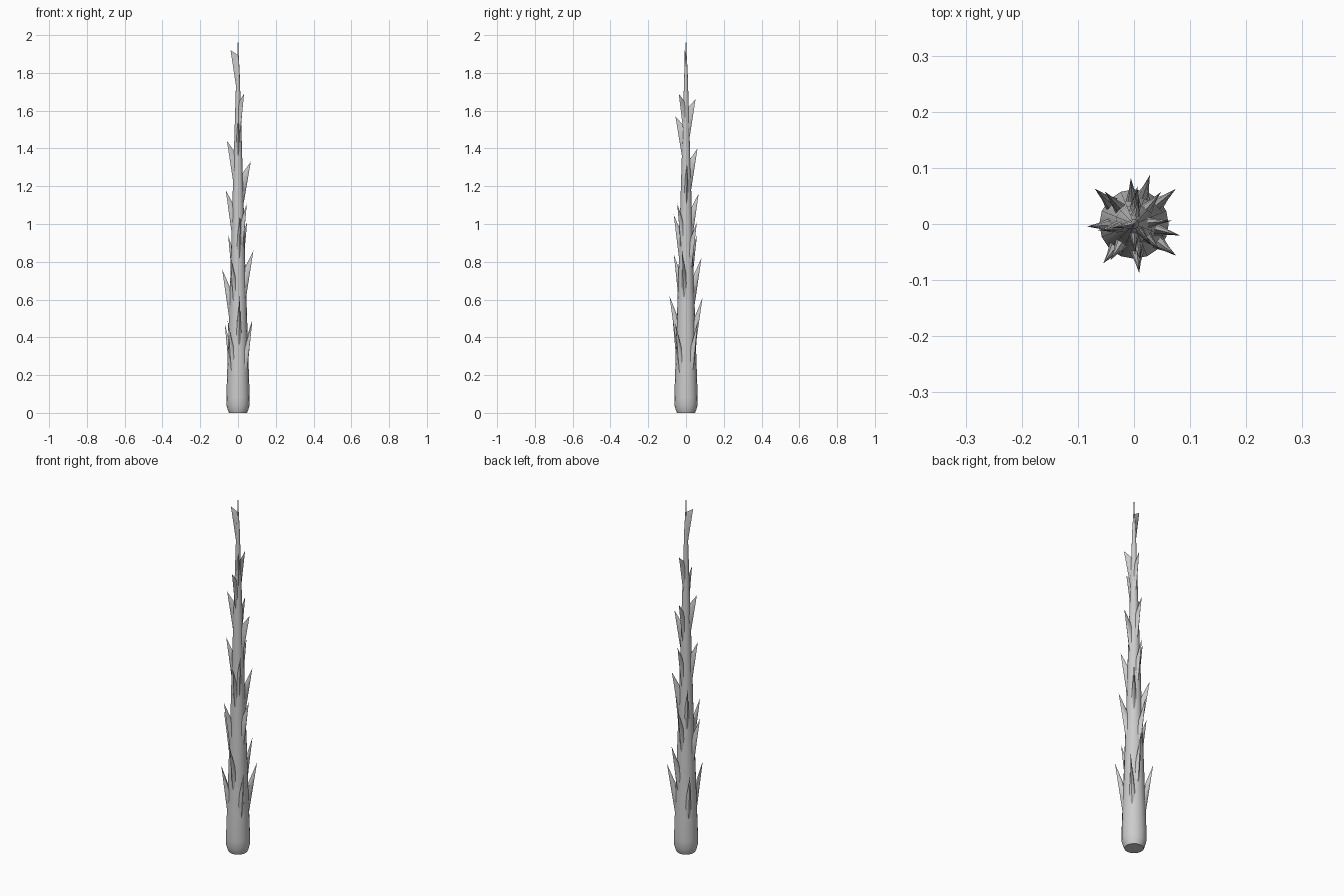
import bpy, bmesh
from math import sin, cos, pi, radians
from mathutils import Vector

if "Cube" in bpy.data.objects:
    bpy.data.objects.remove(bpy.data.objects["Cube"])

# Shaft profile: (radius, height)
PROFILE = [(0.048, 0.0), (0.053, 0.012), (0.061, 0.04), (0.062, 0.08), (0.058, 0.2), (0.052, 0.38),
           (0.045, 0.6), (0.038, 0.8), (0.033, 1.0), (0.027, 1.2), (0.021, 1.4),
           (0.015, 1.6), (0.009, 1.8), (0.003, 1.91)]
TIP = 2.0


def radius_at(z):
    for (r0, z0), (r1, z1) in zip(PROFILE, PROFILE[1:]):
        if z <= z1:
            return r0 + (r1 - r0) * (z - z0) / (z1 - z0)
    return PROFILE[-1][0]


def finish(name, bm):
    bmesh.ops.recalc_face_normals(bm, faces=bm.faces)
    me = bpy.data.meshes.new(name)
    bm.to_mesh(me)
    bm.free()
    ob = bpy.data.objects.new(name, me)
    bpy.context.collection.objects.link(ob)
    bpy.context.view_layer.objects.active = ob
    ob.select_set(True)
    bpy.ops.object.shade_smooth_by_angle(angle=radians(40))
    ob.select_set(False)
    return ob


def close(bm, low, high):
    n = len(low)
    for i in range(n):
        bm.faces.new((low[i], low[(i + 1) % n], high[(i + 1) % n], high[i]))


def fan(bm, ring, tip):
    for i in range(len(ring)):
        bm.faces.new((ring[i], ring[(i + 1) % len(ring)], tip))


# Tapered shaft
bm = bmesh.new()
rings = [[bm.verts.new((r * cos(2 * pi * i / 16), r * sin(2 * pi * i / 16), z))
          for i in range(16)] for r, z in PROFILE]
for a, b in zip(rings, rings[1:]):
    close(bm, a, b)
bm.faces.new(rings[0])
fan(bm, rings[-1], bm.verts.new((0, 0, TIP)))
finish("shaft", bm)


# Upswept thorn: elongated base on the shaft narrowing to a raised point
def thorn(index, angle, reach, z):
    t = z / 2
    length = 0.31 - 0.11 * t
    drop = 0.15 - 0.13 * t
    half_width = 0.016 - 0.009 * t
    z_low, z_high = z - length, z - drop
    a = radians(angle)
    out, side = Vector((cos(a), sin(a), 0)), Vector((-sin(a), cos(a), 0))
    bm = bmesh.new()

    def ring(f, grow):
        pts = []
        for i in range(8):
            s, c = sin(2 * pi * i / 8), cos(2 * pi * i / 8)
            zb = (z_low + z_high) / 2 + s * (z_high - z_low) / 2
            rad = radius_at(zb) - 0.003
            p = out * rad + side * c * half_width + Vector((0, 0, zb))
            pts.append(bm.verts.new(p.lerp(out * reach + Vector((0, 0, z)), f) - side * c * half_width * grow))
        return pts

    base, mid = ring(0, 0), ring(0.5, 0.1)
    close(bm, base, mid)
    fan(bm, mid, bm.verts.new(out * reach + Vector((0, 0, z))))
    bm.faces.new(base[::-1])
    finish(f"thorn_{index:02d}", bm)


# (direction in degrees, tip distance from axis, tip height)
THORNS = [(40, 0.097, 0.49), (138, 0.094, 0.47), (232, 0.089, 0.49), (-37, 0.094, 0.48),
          (72, 0.092, 0.61), (-84, 0.088, 0.62), (183, 0.084, 0.76), (94, 0.082, 0.82),
          (-14, 0.084, 0.86), (237, 0.077, 0.84), (132, 0.078, 0.94), (50, 0.075, 1.01),
          (-80, 0.066, 1.05), (-45, 0.066, 1.11), (85, 0.067, 1.16), (190, 0.066, 1.18),
          (5, 0.068, 1.33), (88, 0.061, 1.40), (192, 0.06, 1.44), (-88, 0.056, 1.57),
          (80, 0.051, 1.66), (-50, 0.05, 1.69), (190, 0.04, 1.92)]
for i, (angle, reach, z) in enumerate(THORNS):
    thorn(i + 1, angle, reach, z)
